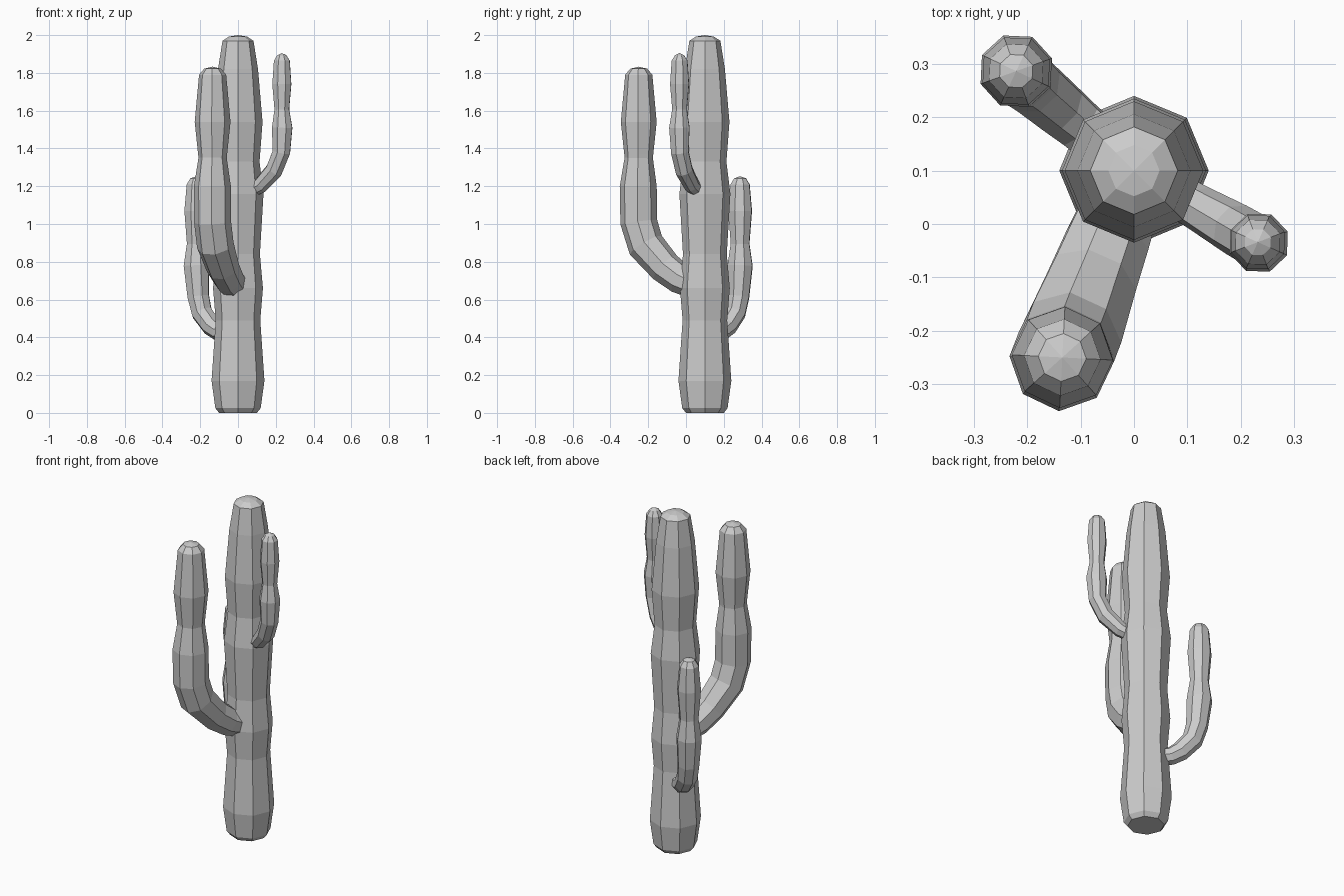
import bpy, bmesh
from math import sin, cos, radians, pi
from mathutils import Vector

SIDES = 8
AXIS = Vector((0, 0.1, 0))  # trunk axis


def stem(name, heading, phase, sections, tip):
    """Eight-sided tube in the vertical plane at `heading`; sections are (distance, z, radius)."""
    a = radians(heading)
    out, side, up = Vector((cos(a), sin(a), 0)), Vector((-sin(a), cos(a), 0)), Vector((0, 0, 1))
    centres = [AXIS + out * d + up * z for d, z, r in sections]
    bm = bmesh.new()
    rings = []
    for i, (d, z, r) in enumerate(sections):
        t = (centres[min(i + 1, len(centres) - 1)] - centres[max(i - 1, 0)]).normalized()
        n = out * t.z - up * t.dot(out)
        ring = []
        for k in range(SIDES):
            b = 2 * pi * k / SIDES + radians(phase)
            ring.append(bm.verts.new(centres[i] + (n * cos(b) + side * sin(b)) * r))
        rings.append(ring)
    for lo, hi in zip(rings, rings[1:]):
        for k in range(SIDES):
            j = (k + 1) % SIDES
            bm.faces.new((lo[k], lo[j], hi[j], hi[k]))
    # flat base and pointed fan on top
    bm.faces.new(rings[0][::-1])
    apex = bm.verts.new(AXIS + out * sections[-1][0] + up * tip)
    for k in range(SIDES):
        bm.faces.new((rings[-1][k], rings[-1][(k + 1) % SIDES], apex))
    bmesh.ops.recalc_face_normals(bm, faces=bm.faces)
    me = bpy.data.meshes.new(name)
    bm.to_mesh(me)
    bm.free()
    ob = bpy.data.objects.new(name, me)
    bpy.context.collection.objects.link(ob)
    return ob


# Main trunk with bulges and pinches
trunk_profile = [(0, 0.10), (0.025, 0.12), (0.17, 0.14), (0.49, 0.118), (0.66, 0.132),
                 (0.84, 0.116), (1.16, 0.135), (1.33, 0.114), (1.355, 0.116), (1.54, 0.13),
                 (1.82, 0.106), (1.97, 0.082), (1.992, 0.048)]
stem("trunk", 0, 0, [(0, z, r) for z, r in trunk_profile], 2.0)

# Large front-left arm
stem("front_arm", -111, 18, [
    (0.07, 0.68, 0.075), (0.14, 0.71, 0.082), (0.225, 0.77, 0.088), (0.335, 0.888, 0.098),
    (0.375, 1.01, 0.098), (0.378, 1.2, 0.098), (0.375, 1.35, 0.075), (0.375, 1.37, 0.077),
    (0.375, 1.54, 0.095), (0.375, 1.79, 0.072), (0.375, 1.822, 0.045)], 1.833)

# Small high arm on the right
stem("right_arm", -30, 6, [
    (0.07, 1.175, 0.04), (0.14, 1.207, 0.043), (0.22, 1.283, 0.049), (0.265, 1.38, 0.05),
    (0.27, 1.51, 0.058), (0.268, 1.605, 0.042), (0.268, 1.62, 0.043), (0.268, 1.74, 0.054),
    (0.268, 1.865, 0.045), (0.268, 1.893, 0.026)], 1.905)

# Low arm at the back left
stem("back_arm", 139.8, 15, [
    (0.08, 0.425, 0.048), (0.135, 0.432, 0.05), (0.185, 0.46, 0.054), (0.25, 0.53, 0.058),
    (0.275, 0.615, 0.061), (0.289, 0.78, 0.071), (0.289, 0.895, 0.053), (0.289, 0.91, 0.054),
    (0.289, 1.07, 0.067), (0.289, 1.21, 0.054), (0.289, 1.242, 0.033)], 1.253)
